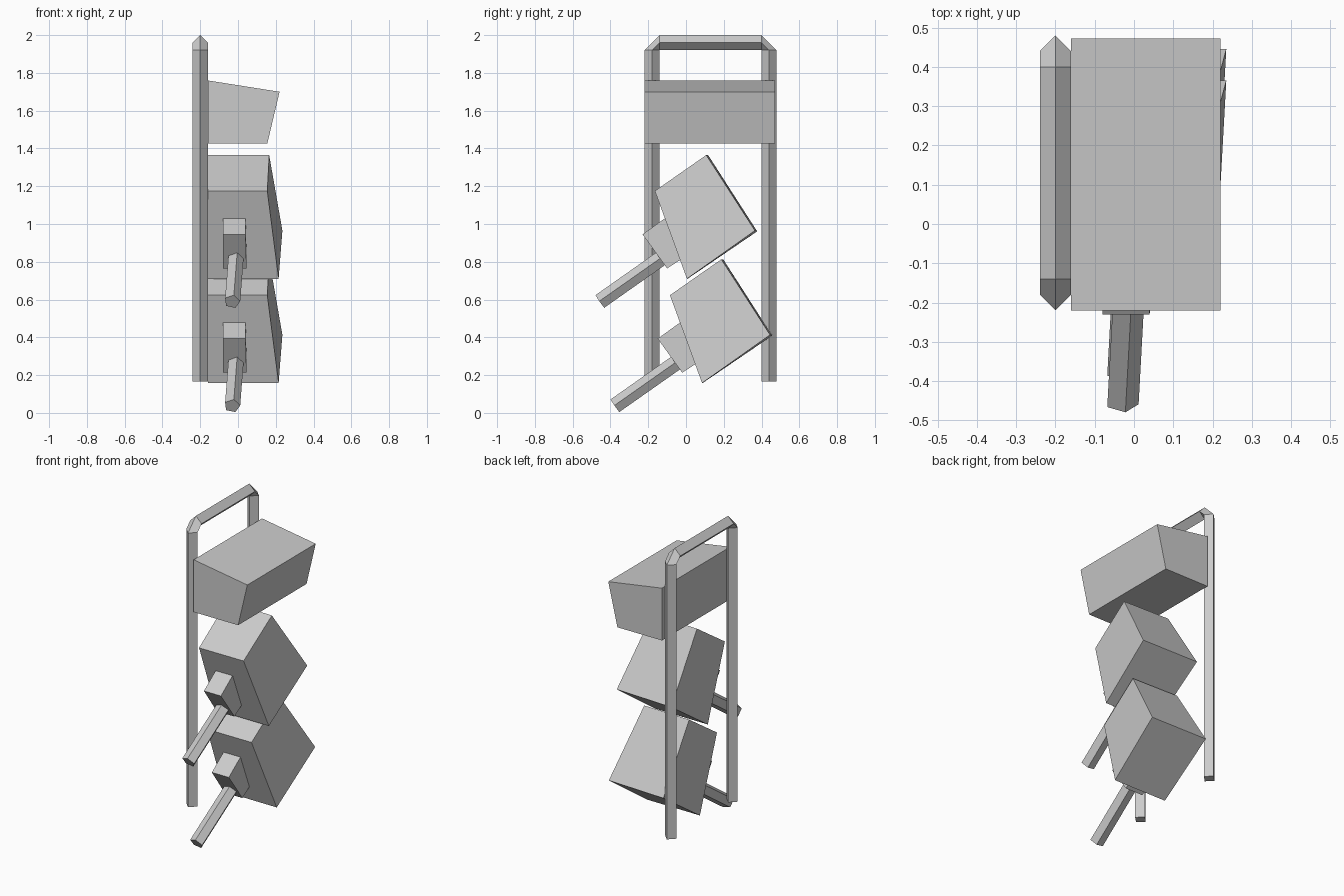
import bpy, bmesh, math
from mathutils import Vector

if "Cube" in bpy.data.objects:
    bpy.data.objects.remove(bpy.data.objects["Cube"])

grey = bpy.data.materials.new("plain grey")
grey.diffuse_color = (0.6, 0.6, 0.6, 1)
grey.use_nodes = True
grey.node_tree.nodes["Principled BSDF"].inputs["Base Color"].default_value = grey.diffuse_color


def loft(name, rings):
    """Skin a list of equal-length point rings and cap both ends."""
    bm = bmesh.new()
    vs = [[bm.verts.new(p) for p in r] for r in rings]
    n = len(vs[0])
    for a, b in zip(vs, vs[1:]):
        for i in range(n):
            j = (i + 1) % n
            bm.faces.new((a[i], a[j], b[j], b[i]))
    bm.faces.new(vs[0])
    bm.faces.new(vs[-1])
    bmesh.ops.recalc_face_normals(bm, faces=bm.faces)
    me = bpy.data.meshes.new(name)
    bm.to_mesh(me)
    bm.free()
    me.materials.append(grey)
    ob = bpy.data.objects.new(name, me)
    bpy.context.collection.objects.link(ob)
    return ob


# Hoop frame: diamond bar with chamfered corners
R, FX = 0.04, -0.2


def diamond(y, z, oy, oz):
    """Diamond ring whose inner corner is (y, z), facing outward along (oy, oz)."""
    return [(FX + dx, y + oy * d, z + oz * d)
            for dx, d in ((0, 0), (R, R), (0, 2 * R), (-R, R))]


loft("hoop_frame", [diamond(-0.14, 0.165, -1, 0), diamond(-0.14, 1.92, -1, 0),
                    diamond(-0.14, 1.92, 0, 1), diamond(0.40, 1.92, 0, 1),
                    diamond(0.40, 1.92, 1, 0), diamond(0.40, 0.165, 1, 0)])

# Top block: tapered profile extruded along y
profile = [(-0.16, 1.76), (0.22, 1.70), (0.155, 1.425), (-0.16, 1.425)]
loft("top_block", [[(x, y, z) for x, z in profile] for y in (-0.22, 0.472)])

# Two identical tilted blocks, each with a neck and a slanted handle
for level, dy, dz in (("middle", 0, 0), ("lower", 0.08, -0.552)):
    # Block: flat inner side, flared outer side
    outer = [(0.155, -0.165, 1.175), (0.165, 0.107, 1.365),
             (0.235, 0.365, 0.965), (0.215, 0.005, 0.71)]
    shift = [(0, 0), (0.01, 0), (0.012, -0.004), (0.003, 0)]
    inner = [(-0.16, y + a, z + b) for (x, y, z), (a, b) in zip(outer, shift)]
    block = loft(level + "_block", [inner, outer])

    # Neck: wedge from the block face to a square front
    side = [(-0.23, 0.945), (-0.10, 0.765), (-0.03, 0.81), (-0.112, 1.03)]
    flare = [0.04, 0.045, 0.046, 0.04]
    neck = loft(level + "_neck", [[(-0.08, y, z) for y, z in side],
                                  [(x, y, z) for x, (y, z) in zip(flare, side)]])

    # Handle: five-sided rod
    tip, end = Vector((-0.031, -0.455, 0.589)), Vector((-0.013, -0.125, 0.821))
    axis = (end - tip).normalized()
    right = axis.cross(Vector((0, 0, 1))).normalized()
    up = right.cross(axis)
    angles = [math.radians(4 + 72 * i) for i in range(5)]
    handle = loft(level + "_handle",
                  [[c + 0.043 * (right * math.cos(a) + up * math.sin(a)) for a in angles]
                   for c in (tip, end)])

    for ob in (block, neck, handle):
        ob.location = (0, dy, dz)
